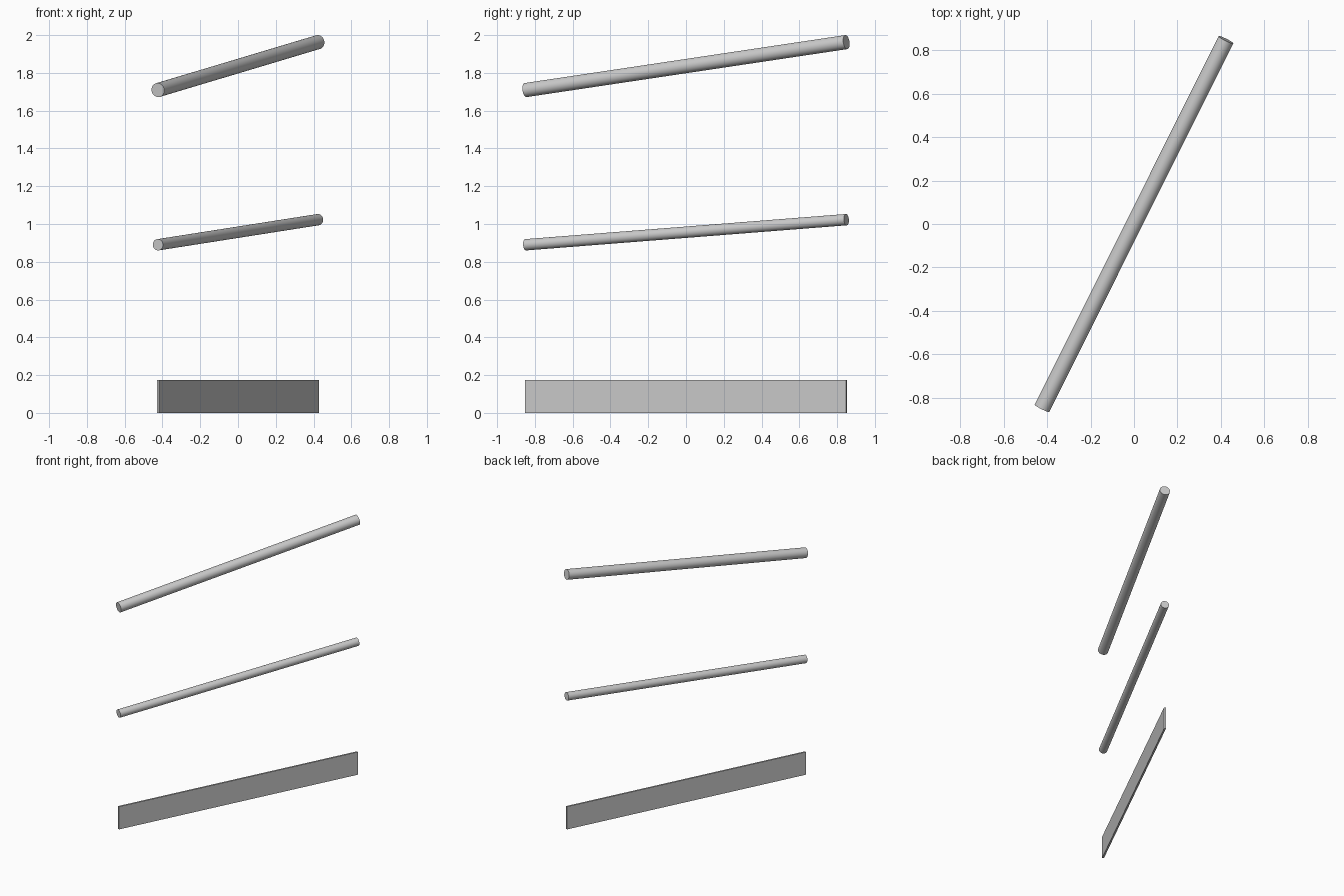
import bpy, math
from mathutils import Vector

if "Cube" in bpy.data.objects:
    bpy.data.objects.remove(bpy.data.objects["Cube"])

HX, HY = 0.424, 0.849          # plan half-run of the barrier
ANGLE = math.atan2(HY, HX)


def rail(name, z_low, z_high, radius):
    """Round bar sloping from the front-left end up to the back-right end."""
    a, b = Vector((-HX, -HY, z_low)), Vector((HX, HY, z_high))
    d = b - a
    bpy.ops.mesh.primitive_cylinder_add(vertices=48, radius=radius, depth=d.length,
                                        location=(a + b) / 2)
    ob = bpy.context.object
    ob.name = name
    ob.rotation_euler = d.to_track_quat('Z', 'Y').to_euler()
    bpy.ops.object.shade_smooth_by_angle(angle=math.radians(35))
    return ob


# Sloping handrails
rail("top_rail", 1.709, 1.963, 0.0375)
rail("middle_rail", 0.890, 1.023, 0.030)

# Level kick board at the base
bpy.ops.mesh.primitive_cube_add(size=1, location=(0, 0, 0.0875))
board = bpy.context.object
board.name = "toe_board"
board.scale = (2 * math.hypot(HX, HY), 0.013, 0.175)
board.rotation_euler.z = ANGLE
